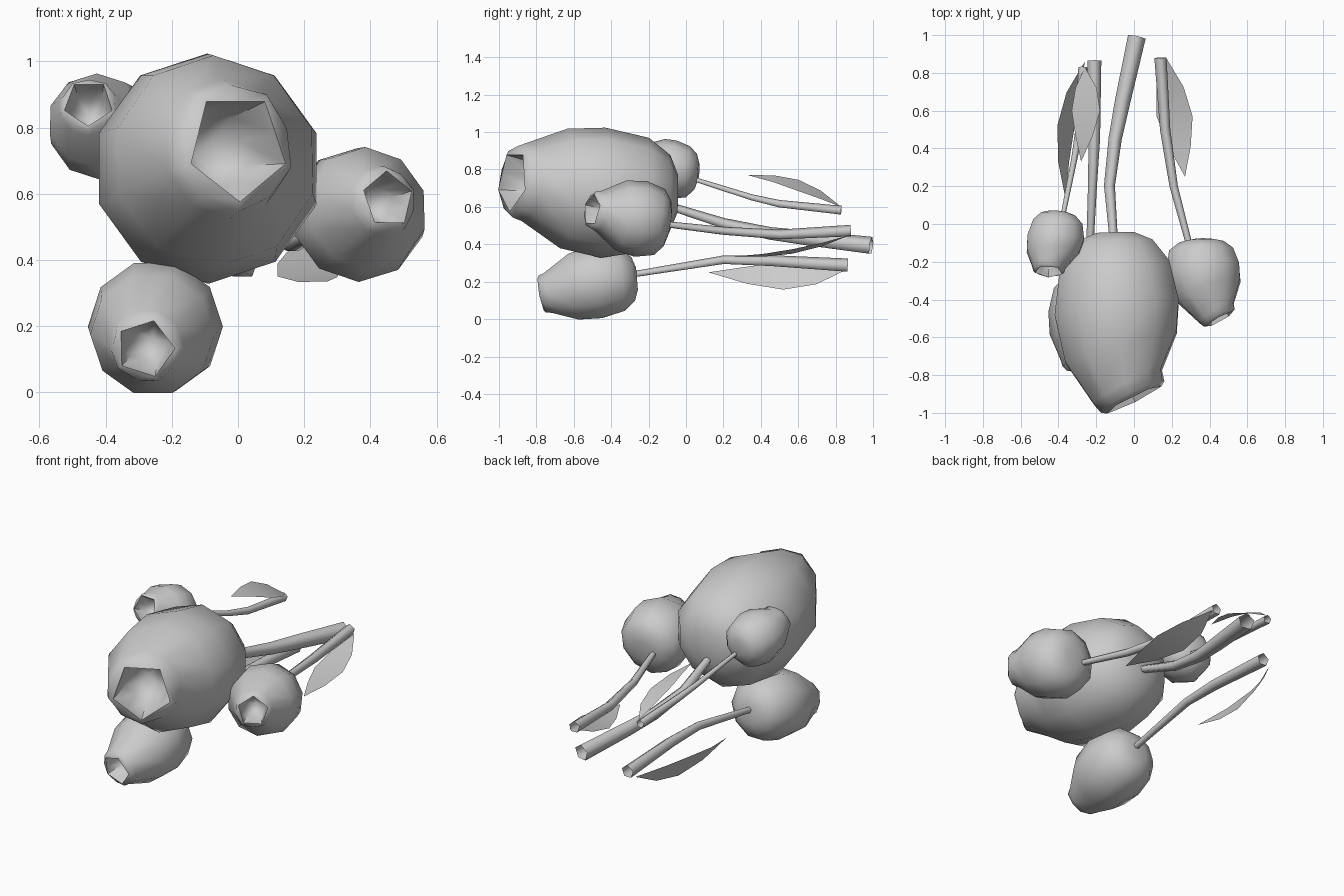
import bpy, bmesh
from math import sin, cos, pi, radians
from mathutils import Vector as V

if "Cube" in bpy.data.objects:
    bpy.data.objects.remove(bpy.data.objects["Cube"])


def ring(bm, c, n, radii, start):
    """Polygon ring around c, facing along n."""
    n = n.normalized()
    u = V((0, 0, 1)).cross(n).normalized()
    v = n.cross(u)
    k = len(radii)
    return [bm.verts.new(c + r * (cos(start + 2 * pi * i / k) * u + sin(start + 2 * pi * i / k) * v))
            for i, r in enumerate(radii)]


def bridge(bm, a, b):
    k = len(a)
    for i in range(k):
        bm.faces.new((a[i], a[(i + 1) % k], b[(i + 1) % k], b[i]))


def finish(bm, name, angle):
    bmesh.ops.recalc_face_normals(bm, faces=bm.faces)
    me = bpy.data.meshes.new(name)
    bm.to_mesh(me)
    bm.free()
    ob = bpy.data.objects.new(name, me)
    bpy.context.collection.objects.link(ob)
    bpy.ops.object.select_all(action='DESELECT')
    ob.select_set(True)
    bpy.context.view_layer.objects.active = ob
    bpy.ops.object.shade_smooth_by_angle(angle=radians(angle))


def bud(name, back, belly, rim, normal, R, rim_r, lip_r, start):
    """Ten-sided pod with a five-sided hollow mouth."""
    B, C, F, N = V(back), V(belly), V(rim), V(normal).normalized()
    axis = (C - B).normalized()
    a0 = radians(start)
    bm = bmesh.new()
    profile = [(0, .30), (.05, .60), (.19, .87), (.48, 1), (.74, .92), (1, rim_r / R)]
    prev = None
    for s, r in profile:
        c = B * (2 * (s - .5) * (s - 1)) + C * (4 * s * (1 - s)) + F * (2 * s * (s - .5))
        cur = ring(bm, c, axis.lerp(N, s * s), [r * R] * 10, a0)
        if prev:
            bridge(bm, prev, cur)
        else:
            bm.faces.new(cur)
        prev = cur
    # raised collar, pentagonal lip and smooth pit
    penta = cos(pi / 5)
    for depth, r, p in ((.27, rim_r * .93, .95), (.36, lip_r, penta), (-.5, lip_r * .78, penta)):
        cur = ring(bm, F + N * rim_r * depth, N, [r, r * p] * 5, a0)
        bridge(bm, prev, cur)
        prev = cur
    pit = bm.verts.new(F - N * R * .6)
    for i in range(10):
        bm.faces.new((prev[i], prev[(i + 1) % 10], pit))
    finish(bm, name, 58)


def stem(name, pts, r0, r1):
    """Open five-sided tapered tube."""
    pts = [V(p) for p in pts]
    bm = bmesh.new()
    prev = None
    last = len(pts) - 1
    for i, p in enumerate(pts):
        d = pts[min(i + 1, last)] - pts[max(i - 1, 0)]
        cur = ring(bm, p, d, [r0 + (r1 - r0) * i / last] * 5, pi / 2)
        if prev:
            bridge(bm, prev, cur)
        prev = cur
    finish(bm, name, 80)


def leaf(name, base, mid, tip, side):
    """Bowed pointed blade."""
    B, M, T, S = V(base), V(mid), V(tip), V(side)
    bm = bmesh.new()
    b, t = bm.verts.new(B), bm.verts.new(T)
    rows = []
    for s, w in ((.25, .75), (.5, 1), (.75, .62)):
        c = B * (2 * (s - .5) * (s - 1)) + M * (4 * s * (1 - s)) + T * (2 * s * (s - .5))
        rows.append((bm.verts.new(c - S * w), bm.verts.new(c + S * w)))
    bm.faces.new((b, *rows[0]))
    for p, q in zip(rows, rows[1:]):
        bm.faces.new((p[0], q[0], q[1], p[1]))
    bm.faces.new((t, *rows[-1]))
    finish(bm, name, 40)


# Pods
bud("large_bud", (-.10, -.045, .67), (-.09, -.46, .677), (-.035, -.86, .735),
    (.45, -.9, .1), .348, .212, .168, -90)
bud("right_bud", (.36, -.085, .51), (.365, -.25, .537), (.435, -.47, .577),
    (.5, -.9, .15), .205, .109, .087, -55)
bud("left_bud", (-.40, .067, .79), (-.415, -.08, .80), (-.45, -.222, .86),
    (-.05, -.9, .4), .158, .092, .076, -90)
bud("lower_bud", (-.25, -.262, .215), (-.25, -.48, .197), (-.275, -.735, .14),
    (-.12, -1, -.2), .204, .114, .09, -72)

# Stems
stem("large_stem", [(-.11, -.05, .59), (-.13, .2, .51), (-.10, .45, .455), (-.06, .65, .43), (.015, .99, .39)], .024, .05)
stem("right_stem", [(.29, -.10, .505), (.21, .2, .47), (.165, .5, .45), (.14, .88, .47)], .018, .034)
stem("left_stem", [(-.375, .05, .745), (-.315, .35, .65), (-.29, .5, .615), (-.27, .83, .58)], .013, .026)
stem("lower_stem", [(-.24, -.27, .24), (-.22, .2, .315), (-.21, .45, .31), (-.21, .865, .285)], .018, .039)

# Leaves
leaf("left_leaf", (-.26, .83, .60), (-.255, .6, .715), (-.28, .33, .77), (.075, 0, -.03))
leaf("lower_leaf", (-.26, .86, .265), (-.36, .52, .232), (-.36, .12, .25), (.046, 0, -.074))
leaf("right_leaf", (.17, .88, .45), (.215, .57, .362), (.27, .25, .335), (.095, 0, .012))
